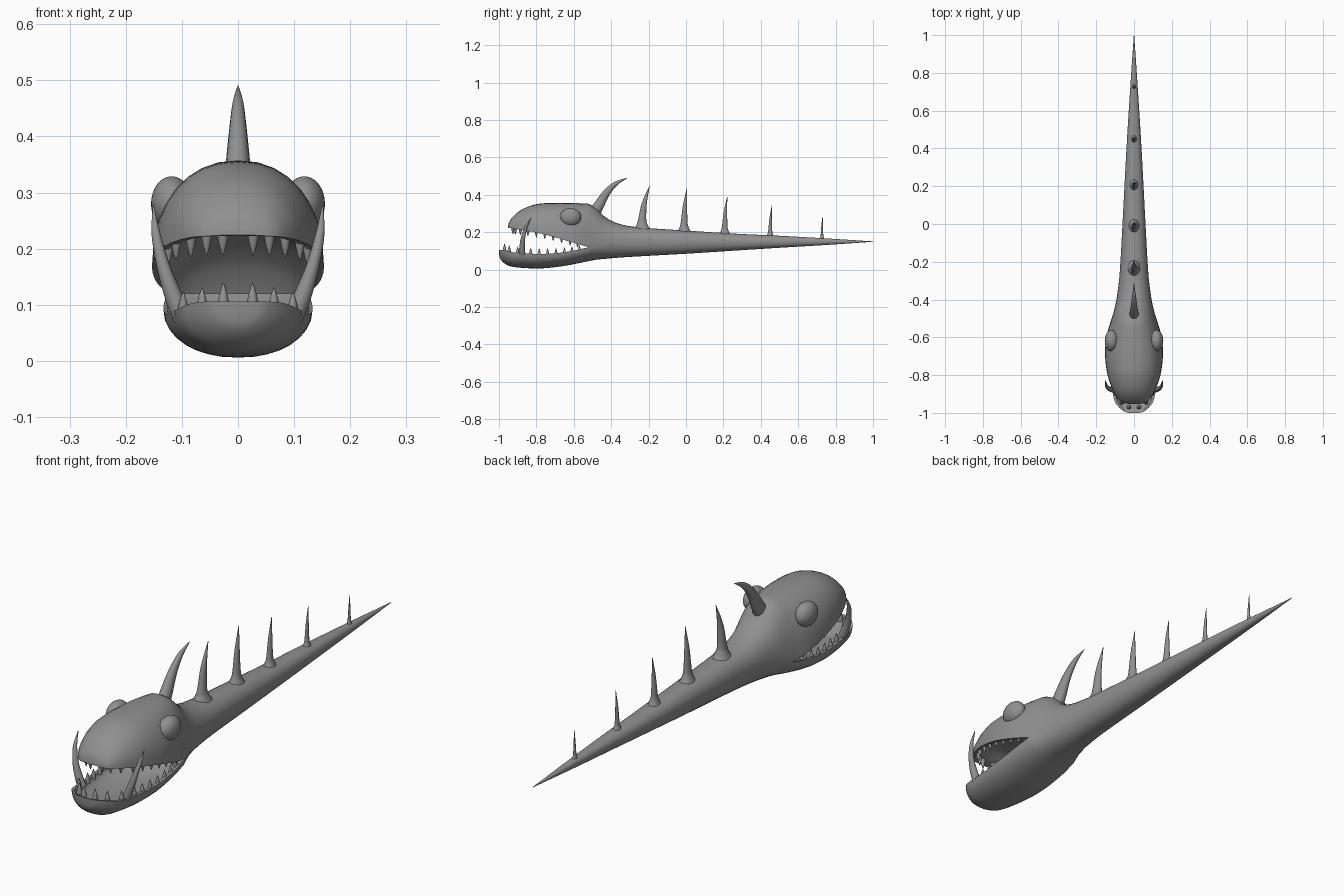
import bpy, bmesh, math
from mathutils import Vector

if "Cube" in bpy.data.objects:
    bpy.data.objects.remove(bpy.data.objects["Cube"])

grey = bpy.data.materials.new("stone_grey")
grey.diffuse_color = (0.28, 0.28, 0.28, 1)
grey.use_nodes = True
grey.node_tree.nodes["Principled BSDF"].inputs["Base Color"].default_value = grey.diffuse_color


def finish(name, bm, angle=50):
    bmesh.ops.remove_doubles(bm, verts=bm.verts, dist=0.0004)
    bmesh.ops.recalc_face_normals(bm, faces=bm.faces)
    me = bpy.data.meshes.new(name)
    bm.to_mesh(me)
    bm.free()
    me.materials.append(grey)
    ob = bpy.data.objects.new(name, me)
    bpy.context.collection.objects.link(ob)
    bpy.ops.object.select_all(action='DESELECT')
    ob.select_set(True)
    bpy.context.view_layer.objects.active = ob
    bpy.ops.object.shade_smooth_by_angle(angle=math.radians(angle))
    return ob


def spline(rows, n=4):
    """Catmull-Rom through rows of any width."""
    p = [Vector(r) for r in rows]
    p = [2 * p[0] - p[1]] + p + [2 * p[-1] - p[-2]]
    out = []
    for a, b, c, d in zip(p, p[1:], p[2:], p[3:]):
        for i in range(n):
            t = i / n
            out.append(0.5 * (2 * b + (c - a) * t + (2 * a - 5 * b + 4 * c - d) * t * t
                              + (3 * b - a - 3 * c + d) * t ** 3))
    return out + [p[-2]]


def loft(bm, rings, closed=True):
    vr = [[bm.verts.new(q) for q in r] for r in rings]
    for a, b in zip(vr, vr[1:]):
        m = len(a)
        for i in range(m if closed else m - 1):
            j = (i + 1) % m
            bm.faces.new((a[i], a[j], b[j], b[i]))
    return vr


def arc(y, w, z0, z1, n=16):
    """Half section from the right lip round to the left lip."""
    out = []
    for i in range(n + 1):
        t = math.pi * i / n
        c, s = math.cos(t), math.sin(t)
        out.append((w * math.copysign(abs(c) ** 0.9, c), y, z0 + (z1 - z0) * s ** 0.95))
    return out


# y, half width, lip height, outer height
UPPER = [(-0.952, 0.03, 0.224, 0.232), (-0.945, 0.062, 0.222, 0.255), (-0.925, 0.085, 0.22, 0.283),
         (-0.88, 0.112, 0.213, 0.32), (-0.8, 0.14, 0.198, 0.35), (-0.7, 0.153, 0.173, 0.357),
         (-0.6, 0.147, 0.143, 0.356), (-0.52, 0.125, 0.12, 0.352)]
LOWER = [(-1.0, 0.025, 0.106, 0.088), (-0.993, 0.052, 0.106, 0.058), (-0.965, 0.085, 0.102, 0.03),
         (-0.92, 0.108, 0.092, 0.014), (-0.8, 0.124, 0.084, 0.006), (-0.7, 0.132, 0.087, 0.013),
         (-0.6, 0.132, 0.102, 0.029), (-0.52, 0.125, 0.12, 0.046)]
# y, half width, seam height, top, bottom
BODY = [(-0.52, 0.125, 0.12, 0.352, 0.046), (-0.48, 0.112, 0.13, 0.328, 0.053),
        (-0.43, 0.099, 0.14, 0.28, 0.058), (-0.36, 0.087, 0.147, 0.246, 0.064),
        (-0.25, 0.075, 0.15, 0.226, 0.071), (0, 0.061, 0.15, 0.209, 0.085),
        (0.25, 0.048, 0.15, 0.193, 0.101), (0.5, 0.034, 0.15, 0.181, 0.117),
        (0.75, 0.018, 0.15, 0.167, 0.132), (1.0, 0.001, 0.15, 0.151, 0.149)]

# body with open jaws
bm = bmesh.new()
rings = [arc(y, w, m, t) + arc(y, w, m, b)[-2:0:-1] for y, w, m, t, b in spline(BODY)]
tail = loft(bm, rings)
bm.faces.new(tail[-1])
upper, lower = spline(UPPER), spline(LOWER)
for rows, hollow in ((upper, 0.4), (lower, 0.5)):
    rings = []
    for y, w, lip, z in rows:
        k = min(1, max(0, (-0.52 - y) / 0.1)) ** 0.6      # mouth closes at the corner
        tip = min(1, (y - rows[0][0]) / 0.08)             # solid at the front
        wi = w - 0.014 * k
        rings.append(arc(y, w, lip, z) + arc(y, wi, lip, lip + (z - lip) * hollow * k * tip)[::-1])
    vr = loft(bm, rings)
    bm.faces.new(vr[0])
finish("body_and_jaws", bm, 60)


def spike(name, path, radii, xs=1.0, sides=14, n=5):
    """Tapered sweep along a smooth path, flattened across x by xs."""
    rows = spline([tuple(p) + (r,) for p, r in zip(path, radii)], n)
    pts = [Vector(r[:3]) for r in rows]
    bm = bmesh.new()
    rings = []
    for i, p in enumerate(pts):
        t = (pts[min(i + 1, len(pts) - 1)] - pts[max(i - 1, 0)]).normalized()
        u = (Vector((1, 0, 0)) - t * t.x).normalized()
        v = t.cross(u)
        r = max(rows[i][3], 0.0006)
        rings.append([p + u * (r * xs * math.cos(a)) + v * (r * math.sin(a))
                      for a in (2 * math.pi * k / sides for k in range(sides))])
    vr = loft(bm, rings)
    bm.faces.new(vr[0])
    bm.faces.new(vr[-1])
    return finish(name, bm)


# brow horn
spike("brow_horn", [(0, -0.485, 0.31), (0, -0.465, 0.345), (0, -0.425, 0.41), (0, -0.375, 0.46), (0, -0.315, 0.49)],
      [0.031, 0.028, 0.02, 0.012, 0.001], 0.8)

# back spines with flared roots: base y, base z, tip y, tip z, radius
for y, z, ty, tz, r in [(-0.235, 0.215, -0.195, 0.447, 0.025), (-0.01, 0.2, 0.005, 0.435, 0.021),
                        (0.207, 0.187, 0.22, 0.388, 0.017), (0.45, 0.174, 0.459, 0.342, 0.012),
                        (0.727, 0.16, 0.73, 0.283, 0.008)]:
    h, d = tz - z, ty - y
    spike("back_spine", [(0, y, z), (0, y, z + 0.1 * h), (0, y + 0.02 * d, z + 0.22 * h),
                         (0, y + 0.3 * d, z + 0.6 * h), (0, ty, tz)],
          [r * 1.9, r * 1.25, r * 0.9, r * 0.55, 0.001], 0.75)


def at(rows, y):
    """Half width and lip height of a jaw at y."""
    for a, b in zip(rows, rows[1:]):
        if a[0] <= y <= b[0]:
            f = (y - a[0]) / (b[0] - a[0])
            return a[1] + (b[1] - a[1]) * f, a[2] + (b[2] - a[2]) * f


def tooth(name, x, y, z, h, r):
    s = 1 if h > 0 else -1
    spike(name, [(x, y, z - 0.008 * s), (x, y, z + h * 0.45), (x, y, z + h)],
          [r, r * 0.62, 0.0008], 1, 10, 3)


for side in (-1, 1):
    # upper teeth
    for i, y in enumerate([-0.925, -0.912, -0.885, -0.845, -0.8, -0.755, -0.71, -0.665, -0.62, -0.58]):
        w, lip = at(upper, y)
        x = (0.027, 0.056, 0.084)[i] if i < 3 else w - 0.016
        tooth("upper_tooth", side * x, y, lip + 0.002, -0.034 + 0.0015 * i, 0.011 - 0.0004 * i)
    # lower teeth
    for i, y in enumerate([-0.97, -0.945, -0.9, -0.83, -0.785, -0.74, -0.695, -0.65, -0.61, -0.57]):
        w, lip = at(lower, y)
        x = (0.026, 0.064)[i] if i < 2 else w - 0.014
        tooth("lower_tooth", side * x, y, lip - 0.002, 0.038 - 0.0015 * i, 0.012 - 0.0004 * i)
    # tusks
    spike("tusk", [(side * x, y, z) for x, y, z in
                   [(0.098, -0.875, 0.075), (0.113, -0.876, 0.11), (0.132, -0.872, 0.165),
                    (0.146, -0.856, 0.225), (0.151, -0.828, 0.278)]],
          [0.017, 0.016, 0.012, 0.008, 0.001])
    # eyes
    bm = bmesh.new()
    bmesh.ops.create_uvsphere(bm, u_segments=32, v_segments=16, radius=1)
    for v in bm.verts:
        v.co = Vector((side * 0.118 + v.co.x * 0.037, -0.618 + v.co.y * 0.057, 0.28 + v.co.z * 0.049))
    finish("eye", bm)
